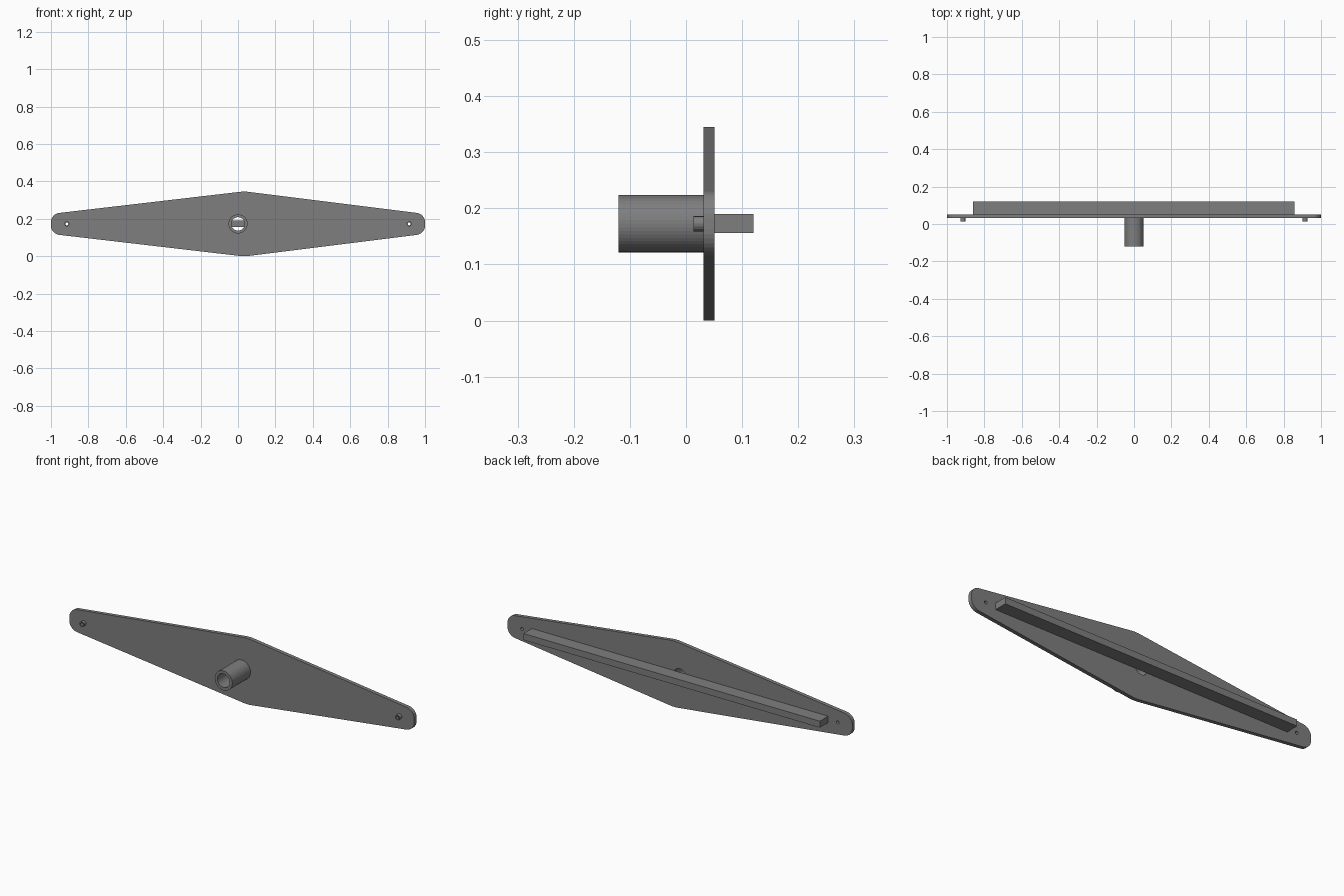
import bpy, bmesh
from math import sin, cos, radians, pi
from mathutils import Matrix

if "Cube" in bpy.data.objects:
    bpy.data.objects.remove(bpy.data.objects["Cube"])

CZ = 0.1725  # height of the centre line

# Dark grey finish
dark = bpy.data.materials.new("dark_grey")
dark.diffuse_color = (0.21, 0.21, 0.21, 1)
dark.use_nodes = True
dark.node_tree.nodes["Principled BSDF"].inputs["Base Color"].default_value = dark.diffuse_color


def circle(x, r, n):
    return [(x + r * cos(2 * pi * i / n), CZ + r * sin(2 * pi * i / n)) for i in range(n)]


def arc(x, z, r, a0, a1, n=8):
    return [(x + r * cos(radians(a0 + (a1 - a0) * i / n)),
             z + r * sin(radians(a0 + (a1 - a0) * i / n))) for i in range(n + 1)]


def extrude(name, loops, y0, y1, smooth=True):
    """Fill xz loops (inner loops become holes) and extrude from y0 to y1."""
    cu = bpy.data.curves.new(name + "_profile", 'CURVE')
    cu.dimensions = '2D'
    cu.fill_mode = 'BOTH'
    cu.extrude = (y1 - y0) / 2
    for pts in loops:
        sp = cu.splines.new('POLY')
        sp.points.add(len(pts) - 1)
        for p, (x, z) in zip(sp.points, pts):
            p.co = (x, z, 0, 1)
        sp.use_cyclic_u = True
    tmp = bpy.data.objects.new(name + "_tmp", cu)
    bpy.context.collection.objects.link(tmp)
    bpy.context.view_layer.update()
    me = bpy.data.meshes.new_from_object(tmp.evaluated_get(bpy.context.evaluated_depsgraph_get()))
    bpy.data.objects.remove(tmp)
    me.transform(Matrix.Translation((0, (y0 + y1) / 2, 0)) @ Matrix.Rotation(pi / 2, 4, 'X'))
    bm = bmesh.new()
    bm.from_mesh(me)
    bmesh.ops.remove_doubles(bm, verts=bm.verts, dist=1e-5)
    bmesh.ops.recalc_face_normals(bm, faces=bm.faces)
    for f in bm.faces:
        f.smooth = False
    bm.to_mesh(me)
    bm.free()
    me.materials.clear()
    me.materials.append(dark)
    for p in me.polygons:
        p.material_index = 0
    ob = bpy.data.objects.new(name, me)
    bpy.context.collection.objects.link(ob)
    if smooth:
        bpy.ops.object.select_all(action='DESELECT')
        ob.select_set(True)
        bpy.context.view_layer.objects.active = ob
        bpy.ops.object.shade_smooth_by_angle(angle=radians(30))
    return ob


# Diamond plate with rounded tips, a centre hole and two small end holes
R, EX, DZ = 0.05, 0.95, 0.009
outline = (arc(EX, CZ - DZ, R, -83, 0) + arc(EX, CZ + DZ, R, 0, 83)
           + [(0.045, 0.345), (0.02, 0.345)]
           + arc(-EX, CZ + DZ, R, 97, 180) + arc(-EX, CZ - DZ, R, 180, 263)
           + [(0.02, 0.0), (0.045, 0.0)])
extrude("plate", [outline, circle(0, 0.036, 32), circle(-0.915, 0.008, 16),
                  circle(0.915, 0.008, 16)], 0.031, 0.051, smooth=False)

# Hollow centre hub on the front
extrude("hub_tube", [circle(0, 0.051, 48), circle(0, 0.036, 32)], -0.12, 0.031, smooth=False)

# Small hollow bosses near the tips
for side, x in (("left", -0.915), ("right", 0.915)):
    extrude("boss_" + side, [circle(x, 0.0135, 16), circle(x, 0.008, 16)], 0.013, 0.031, smooth=False)

# Long stiffening bar on the back
extrude("back_bar", [[(-0.86, 0.156), (0.858, 0.156), (0.858, 0.19), (-0.86, 0.19)]],
        0.051, 0.12, smooth=False)
